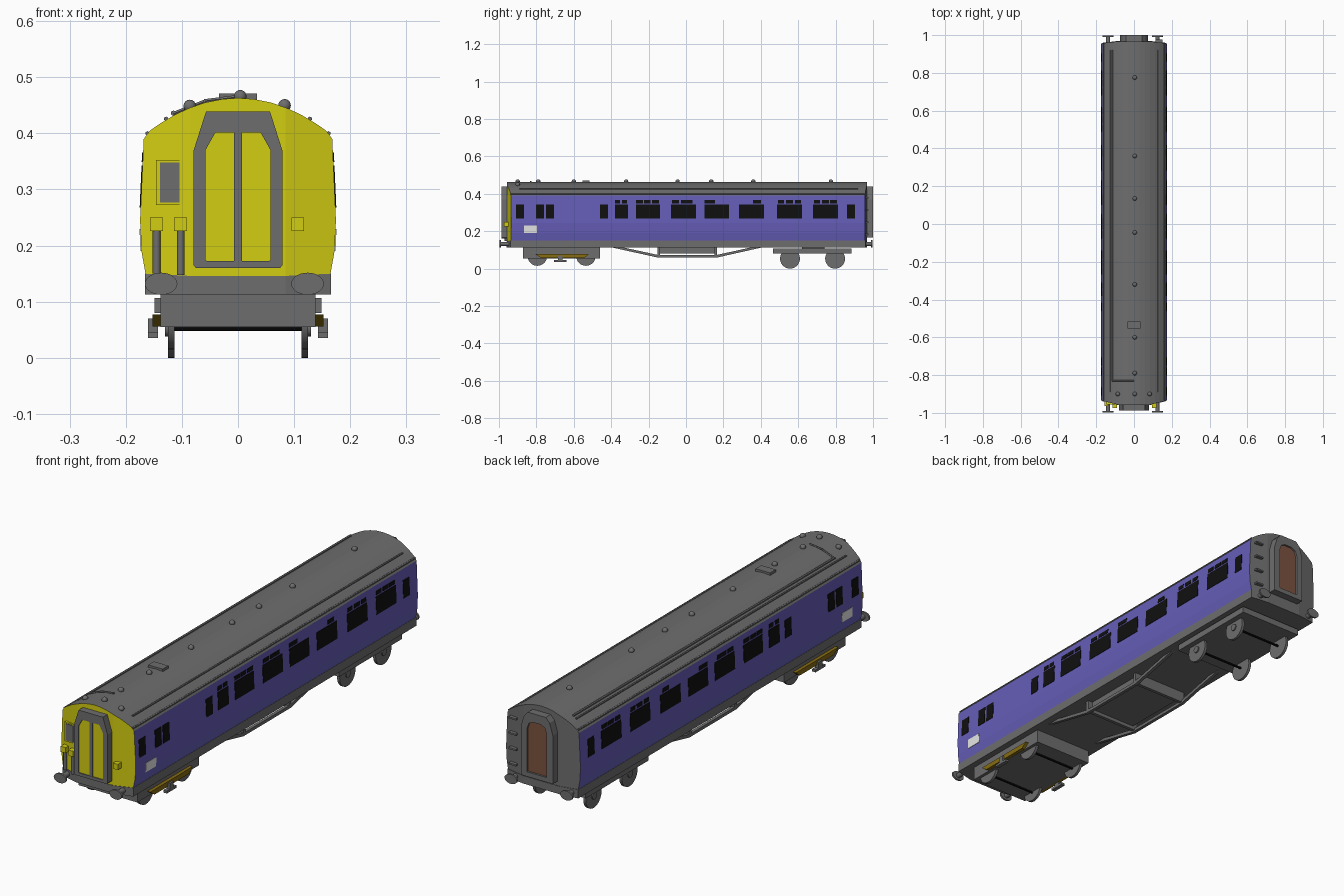
import bpy, bmesh, math
from mathutils import Vector

if "Cube" in bpy.data.objects:
    bpy.data.objects.remove(bpy.data.objects["Cube"])


def mat(name, r, g, b):
    m = bpy.data.materials.new(name)
    m.diffuse_color = (r, g, b, 1)
    m.use_nodes = True
    m.node_tree.nodes["Principled BSDF"].inputs["Base Color"].default_value = m.diffuse_color
    return m


GREY = mat("grey", 0.155, 0.155, 0.155)
BLUE = mat("blue", 0.13, 0.11, 0.48)
YELLOW = mat("yellow", 0.65, 0.61, 0.006)
BLACK = mat("black", 0.005, 0.005, 0.005)
WHITE = mat("white", 0.8, 0.8, 0.8)
OCHRE = mat("ochre", 0.24, 0.15, 0.006)
BROWN = mat("brown", 0.2, 0.085, 0.05)


def finish(name, bm, *mats):
    bmesh.ops.recalc_face_normals(bm, faces=bm.faces)
    me = bpy.data.meshes.new(name)
    bm.to_mesh(me)
    bm.free()
    for m in mats:
        me.materials.append(m)
    ob = bpy.data.objects.new(name, me)
    bpy.context.collection.objects.link(ob)
    return ob


def box(name, x0, x1, y0, y1, z0, z1, m):
    bm = bmesh.new()
    bmesh.ops.create_cube(bm, size=1)
    for v in bm.verts:
        v.co = ((x0, x1)[v.co.x > 0], (y0, y1)[v.co.y > 0], (z0, z1)[v.co.z > 0])
    return finish(name, bm, m)


def rod(name, a, b, r, m, segs=12, flat=1.0):
    """Cylinder from a to b; flat squashes its height in z."""
    a, b = Vector(a), Vector(b)
    bm = bmesh.new()
    bmesh.ops.create_cone(bm, cap_ends=True, segments=segs, radius1=r, radius2=r, depth=(b - a).length)
    q = Vector((0, 0, 1)).rotation_difference(b - a)
    for v in bm.verts:
        p = q @ v.co
        p.z *= flat
        v.co = p + (a + b) / 2
    ob = finish(name, bm, m)
    for p in ob.data.polygons:
        p.use_smooth = len(p.vertices) == 4 and segs > 8
    return ob


def prism(name, pts, axis, lo, hi, m):
    """Extrude a closed outline along x (points are y,z) or y (points are x,z)."""
    bm = bmesh.new()
    put = (lambda p, d: (d, p[0], p[1])) if axis == "x" else (lambda p, d: (p[0], d, p[1]))
    f = bm.faces.new([bm.verts.new(put(p, lo)) for p in pts])
    ext = bmesh.ops.extrude_face_region(bm, geom=[f])["geom"]
    off = Vector((hi - lo, 0, 0)) if axis == "x" else Vector((0, hi - lo, 0))
    for v in ext:
        if isinstance(v, bmesh.types.BMVert):
            v.co += off
    bm.faces.ensure_lookup_table()
    if not any(abs((g.calc_center_median() - f.calc_center_median()).length) < 1e-6 for g in bm.faces if g is not f):
        pass
    return finish(name, bm, m)


def mirrored(half):
    return half + [(-x, z) for x, z in reversed(half) if x > 0]


# Long body with ends folded back outside |x| = 0.085
FOLD = 0.085


def end_y(x, sign, extra=0):
    y, slope = (-0.957, 0.25) if sign < 0 else (0.967, 0.12)
    return y + sign * (extra - slope * max(0, abs(x) - FOLD))


def loft(name, half, n_outer, extra, colour, *mats):
    ring = mirrored(half)
    n = len(ring)
    bm = bmesh.new()
    ends = [[bm.verts.new((x, end_y(x, s, extra), z)) for x, z in ring] for s in (-1, 1)]
    for i in range(n):
        j = (i + 1) % n
        bm.faces.new((ends[0][i], ends[0][j], ends[1][j], ends[1][i]))
    for e in ends:
        bm.faces.new(e[:n_outer])
        bm.faces.new(e[n - n_outer:])
        bm.faces.new([e[0]] + e[n_outer - 1:n - n_outer + 1] + [e[-1]])
    bmesh.ops.recalc_face_normals(bm, faces=bm.faces)
    for f in bm.faces:
        f.material_index = colour(f.normal)
    return finish(name, bm, *mats)


SIDE = [(0.164, 0.145), (0.172, 0.19), (0.1745, 0.245), (0.168, 0.39)]
roof = [(x, 0.463 - 0.058 * (x / 0.157) ** 2) for x in (0.157, 0.136, 0.111, FOLD, 0.057, 0.028, 0)]
loft("carriage_body", [(FOLD, 0.145)] + SIDE + roof, 9, 0,
     lambda n: (2 if n.y < 0 else 0) if abs(n.y) > 0.7 else (1 if abs(n.x) > 0.93 else 0), GREY, BLUE, YELLOW)
loft("solebar", [(FOLD, 0.113), (0.166, 0.113), (0.166, 0.15), (FOLD, 0.146)], 4, 0.002, lambda n: 0, GREY)


def side_x(z):
    for (xa, za), (xb, zb) in zip(SIDE, SIDE[1:]):
        if z <= zb:
            return xa + (xb - xa) * (z - za) / (zb - za)
    return SIDE[-1][0]


def side_plates(name, rects, m):
    """Thin plates lying on both body sides."""
    bm = bmesh.new()
    for y0, y1, z0, z1 in rects:
        for s in (-1, 1):
            c = bmesh.ops.create_cube(bm, size=1)["verts"]
            for v in c:
                z = z1 if v.co.z > 0 else z0
                v.co = (s * (side_x(z) + (0.0018 if v.co.x > 0 else -0.003)), y1 if v.co.y > 0 else y0, z)
    return finish(name, bm, m)


# Side windows, narrow door windows, toplights and the pale panel
wide = [(-0.38, -0.31), (-0.267, -0.14), (-0.08, 0.053), (0.1, 0.23), (0.283, 0.417), (0.487, 0.62), (0.68, 0.813)]
narrow = [(-0.909, -0.866), (-0.802, -0.76), (-0.749, -0.706), (-0.46, -0.417), (0.861, 0.903)]
tops = [(-0.38, -0.353), (-0.342, -0.315), (-0.267, -0.23), (-0.225, -0.19), (-0.182, -0.144), (-0.075, -0.037),
        (-0.027, 0.035), (0.1, 0.155), (0.358, 0.4), (0.492, 0.524), (0.535, 0.572), (0.583, 0.615),
        (0.684, 0.717), (0.727, 0.765), (0.77, 0.807)]
side_plates("side_windows", [(a, b, 0.268, 0.343) for a, b in wide + narrow], BLACK)
side_plates("toplights", [(a, b, 0.349, 0.366) for a, b in tops], BLACK)
side_plates("side_panel", [(-0.867, -0.797, 0.19, 0.23)], WHITE)


# Gangways: a hollow frame with a recessed door
def gangway(name, outer, inner, y0, y1, door_y, door_mat):
    bm = bmesh.new()
    loops = [[bm.verts.new((x, y, z)) for x, z in mirrored(h)]
             for h, y in ((outer, y0), (outer, y1), (inner, y1), (inner, y0))]
    n = len(loops[0])
    for k in range(4):
        a, b = loops[k], loops[(k + 1) % 4]
        for i in range(n):
            j = (i + 1) % n
            bm.faces.new((a[i], a[j], b[j], b[i]))
    finish(name + "_frame", bm, GREY)
    prism(name + "_door", mirrored(inner), "y", y0, door_y, door_mat)


gangway("front_gangway", [(0.075, 0.16), (0.079, 0.165), (0.079, 0.37), (0.057, 0.439)],
        [(0.056, 0.173), (0.058, 0.175), (0.058, 0.37), (0.04, 0.402)], -0.95, -0.987, -0.983, YELLOW)
box("front_door_strip", -0.007, 0.007, -0.986, -0.98, 0.173, 0.402, GREY)
gangway("rear_gangway", [(0.075, 0.165), (0.075, 0.37), (0.06, 0.42), (0.042, 0.439)],
        [(0.046, 0.185), (0.046, 0.37), (0.037, 0.393), (0.018, 0.402)], 0.96, 1.0, 0.992, BROWN)


# Front end fittings
def front_box(name, x0, x1, z0, z1, depth, m):
    y = end_y((x0 + x1) / 2, -1)
    return box(name, x0, x1, y - depth, y + 0.01, z0, z1, m)


front_box("cab_window_frame", -0.146, -0.098, 0.272, 0.353, 0.007, YELLOW)
front_box("cab_window", -0.139, -0.104, 0.277, 0.348, 0.009, GREY)
for x in (-0.1455, -0.1025, 0.1065):
    front_box("jumper_box", x - 0.0115, x + 0.0115, 0.226, 0.25, 0.022, YELLOW)
for x, z in ((-0.145, 0.15), (-0.102, 0.148)):
    y = end_y(x, -1) - 0.01
    rod("jumper_hose", (x, y, z), (x, y, 0.228), 0.007, GREY)

# Rear steps
for z in (0.18, 0.245, 0.31, 0.375):
    box("rear_step", 0.115, 0.15, 0.955, 0.976, z, z + 0.007, GREY)

# Buffers at both ends
for s in (-1, 1):
    for x in (-0.137, 0.124):
        rod("buffer_shank", (x, s * 0.93, 0.132), (x, s * 0.992, 0.132), 0.011, GREY)
        rod("buffer_head", (x, s * 0.99, 0.132), (x, s * 0.998, 0.132), 0.029, GREY, 28, 0.68)


# Roof: vents, hatch, rain strips and conduit
def roof_z(x):
    return 0.463 - 0.058 * (x / 0.157) ** 2


vents = [(0.004, y) for y in (0.775, 0.36, 0.135, -0.045, -0.32, -0.6, -0.79, -0.9)] + [(-0.086, -0.9), (0.083, -0.9)]
for x, y in vents:
    bm = bmesh.new()
    bmesh.ops.create_uvsphere(bm, u_segments=14, v_segments=8, radius=0.0115)
    bmesh.ops.translate(bm, verts=bm.verts, vec=(x, y, roof_z(x) + 0.003))
    for f in bm.faces:
        f.smooth = True
    finish("roof_vent", bm, GREY)
box("roof_hatch", -0.034, 0.034, -0.553, -0.515, 0.45, 0.471, GREY)
for s in (-1, 1):
    rod("rain_strip", (s * 0.128, -0.89, 0.426), (s * 0.128, 0.92, 0.426), 0.004, GREY, 6)
    rod("gutter", (s * 0.161, -0.935, 0.4), (s * 0.161, 0.957, 0.4), 0.004, GREY, 6)
rod("roof_conduit", (-0.115, -0.83, 0.436), (-0.115, 0.92, 0.436), 0.005, GREY, 6)
for a, b in ((-0.115, -0.06), (-0.06, 0)):
    rod("conduit_branch", (a, -0.83, roof_z(a) + 0.003), (b, -0.83, roof_z(b) + 0.002), 0.004, GREY, 6)

# Bogies, wheels and axles
box("front_bogie", -0.138, 0.138, -0.872, -0.46, 0.055, 0.114, GREY)
box("rear_bogie", -0.149, 0.149, 0.465, 0.885, 0.08, 0.107, GREY)
box("rear_bogie_pivot", -0.06, 0.06, 0.62, 0.74, 0.1, 0.116, GREY)
for ys, zc, r in (((-0.795, -0.535), 0.067, 0.052), ((0.556, 0.797), 0.053, 0.053)):
    for y in ys:
        rod("axle", (-0.115, y, 0.053), (0.115, y, 0.053), 0.005, BLACK, 8)
        for s in (-1, 1):
            rod("wheel", (s * 0.113, y, zc), (s * 0.125, y, zc), r, GREY, 32)
            if zc < 0.06:
                rod("wheel_hub", (s * 0.12, y, zc), (s * 0.13, y, zc), 0.015, GREY)

# Collector beams and shoes on the front bogie
for s in (-1, 1):
    prism("shoe_beam", [(-0.805, 0.077), (-0.775, 0.056), (-0.545, 0.056), (-0.52, 0.077)],
          "x", s * 0.136, s * 0.152, OCHRE)
    lo, hi = sorted((s * 0.143, s * 0.16))
    box("shoe_bracket", lo, hi, -0.685, -0.66, 0.04, 0.07, GREY)
    box("collector_shoe", lo, hi, -0.705, -0.64, 0.035, 0.045, GREY)

# Underframe trusses with cross bars and equipment
for s in (-1, 1):
    prism("truss", [(-0.4, 0.114), (-0.15, 0.059), (0.165, 0.059), (0.41, 0.114), (0.35, 0.114),
                    (0.16, 0.072), (-0.145, 0.072), (-0.34, 0.114)], "x", s * 0.118, s * 0.132, GREY)
    for y in (-0.145, 0.16):
        lo, hi = sorted((s * 0.118, s * 0.132))
        box("truss_post", lo, hi, y - 0.007, y + 0.007, 0.06, 0.115, GREY)
for y in (-0.145, 0.16):
    box("cross_bar", -0.12, 0.12, y - 0.007, y + 0.007, 0.065, 0.115, GREY)
box("equipment_box", -0.11, 0.11, -0.145, 0.16, 0.08, 0.115, GREY)
